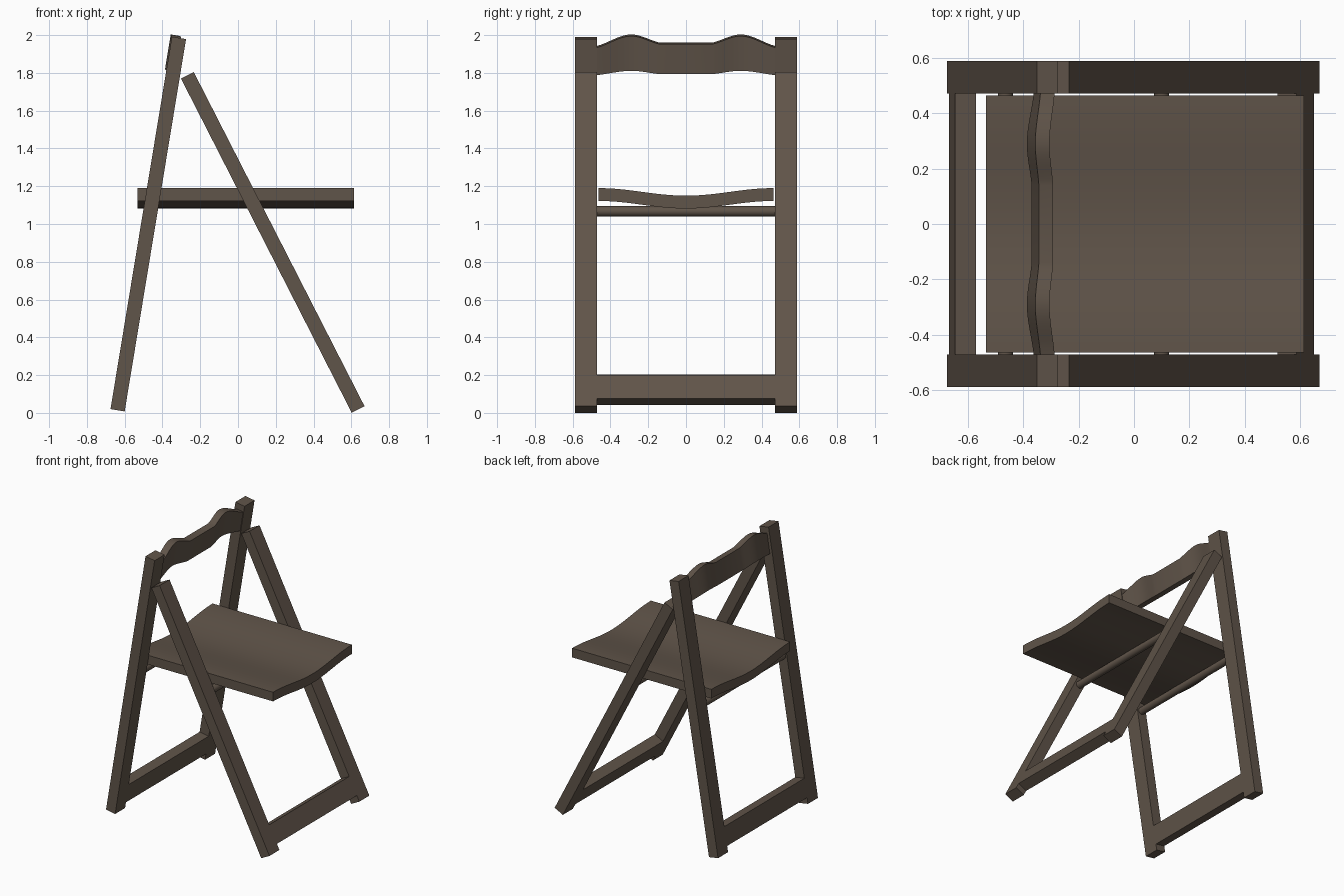
import bpy, bmesh, math
from mathutils import Vector

if "Cube" in bpy.data.objects:
    bpy.data.objects.remove(bpy.data.objects["Cube"])

wood = bpy.data.materials.new("dark brown wood")
wood.diffuse_color = (0.117, 0.089, 0.067, 1.0)
wood.use_nodes = True
wood.node_tree.nodes["Principled BSDF"].inputs["Base Color"].default_value = wood.diffuse_color


def loft(name, sections, smooth=False):
    """Closed solid through a row of cross-sections with equal point counts."""
    bm = bmesh.new()
    rows = [[bm.verts.new(p) for p in s] for s in sections]
    n = len(rows[0])
    for a, b in zip(rows, rows[1:]):
        for i in range(n):
            j = (i + 1) % n
            bm.faces.new((a[i], a[j], b[j], b[i]))
    bm.faces.new(rows[0])
    bm.faces.new(rows[-1])
    bmesh.ops.recalc_face_normals(bm, faces=bm.faces)
    mesh = bpy.data.meshes.new(name)
    bm.to_mesh(mesh)
    bm.free()
    mesh.materials.append(wood)
    ob = bpy.data.objects.new(name, mesh)
    bpy.context.collection.objects.link(ob)
    if smooth:
        bpy.ops.object.select_all(action='DESELECT')
        ob.select_set(True)
        bpy.context.view_layer.objects.active = ob
        bpy.ops.object.shade_smooth_by_angle(angle=math.radians(30))
    return ob


def bar(name, p, q, y0, y1, width=0.076):
    """Square-ended board from p to q (x, z), spanning y0 to y1."""
    p, q = Vector(p), Vector(q)
    d = (q - p).normalized()
    s = Vector((d.y, -d.x)) * width / 2
    corners = [p - s, p + s, q + s, q - s]
    loft(name, [[(c.x, y, c.y) for c in corners] for y in (y0, y1)])


def rod(name, x, z, r=0.027, sides=32):
    ring = [(x + r * math.cos(2 * math.pi * i / sides),
             z + r * math.sin(2 * math.pi * i / sides)) for i in range(sides)]
    loft(name, [[(a, y, b) for a, b in ring] for y in (-0.475, 0.475)], True)


# Two leg frames: a pair of legs, a lower stretcher and a seat rod each
frames = {"back": (Vector((-0.6375, 0.014)), Vector((-0.3125, 1.985))),
          "front": (Vector((0.636, 0.018)), Vector((-0.268, 1.787)))}
for part, (lo, hi) in frames.items():
    d = (hi - lo).normalized()
    bar(part + "_leg_left", lo, hi, -0.587, -0.47)
    bar(part + "_leg_right", lo, hi, 0.47, 0.587)
    bar(part + "_stretcher", lo + d * 0.045, lo + d * 0.185, -0.47, 0.47)
    t = (1.067 - lo.y) / (hi.y - lo.y)
    rod(part + "_seat_rod", lo.lerp(hi, t).x, 1.067)

# Seat, dished across its width
seat = []
for i in range(33):
    y = -0.463 + 0.926 * i / 32
    z = 1.17 - 0.02 * math.cos(math.pi * y / 0.463)
    seat.append([(-0.533, y, z - 0.068), (0.613, y, z - 0.068),
                 (0.613, y, z), (-0.533, y, z)])
loft("seat", seat, True)


# Backrest, with two humps that also swell backwards
def hump(y, mid, peak, end):
    y = abs(y)
    if y <= 0.14:
        return mid
    t, base = ((y - 0.14) / 0.15, mid) if y < 0.29 else ((0.47 - y) / 0.18, end)
    ease = 0.5 * math.sin(math.pi / 2 * t) + 0.5 * t * t * (3 - 2 * t)
    return base + (peak - base) * ease


lo, hi = frames["back"]
d = (hi - lo).normalized()
side = Vector((d.y, -d.x))
ys = [0.14 + 0.15 * i / 8 for i in range(8)] + [0.29 + 0.18 * i / 8 for i in range(9)]
ys = [-y for y in reversed(ys)] + ys
rest = []
for y in ys:
    off = hump(y, 0.0, -0.02, 0.008)
    low = lo + d * ((hump(y, 1.798, 1.812, 1.794) - lo.y) / d.y)
    top = lo + d * ((hump(y, 1.956, 1.996, 1.94) - lo.y) / d.y)
    pts = [low + side * (off - 0.026), low + side * (off + 0.026),
           top + side * (off + 0.026), top + side * (off - 0.026)]
    rest.append([(p.x, y, p.y) for p in pts])
loft("backrest", rest, True)
